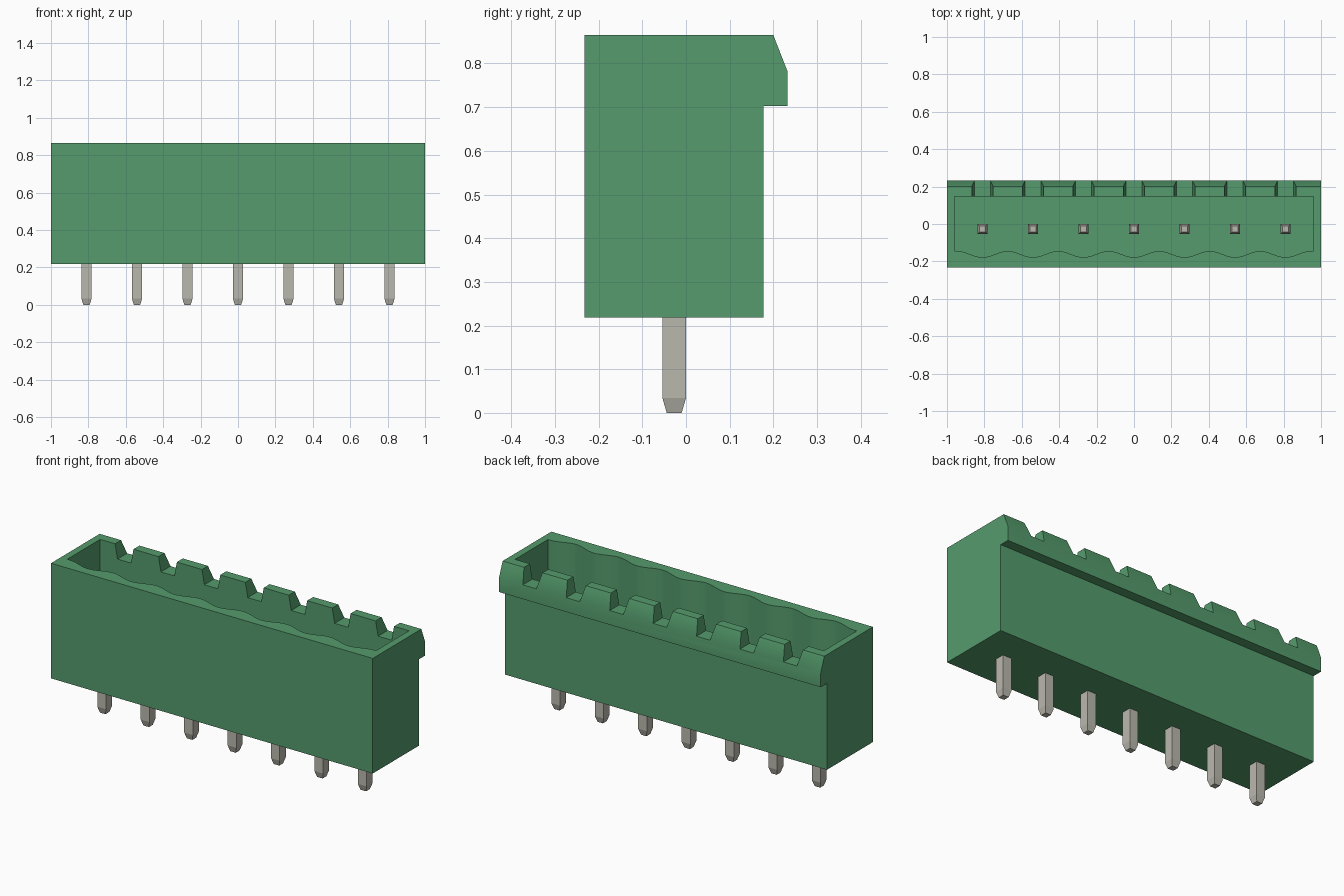
import bpy, bmesh, math

cube = bpy.data.objects.get("Cube")
if cube:
    bpy.data.objects.remove(cube, do_unlink=True)

PITCH = 0.27
PIN_X = [(i - 3) * PITCH for i in range(7)]
BOTTOM, TOP, FLOOR, NOTCH = 0.218, 0.865, 0.38, 0.783


def material(name, rgb):
    m = bpy.data.materials.new(name)
    m.use_nodes = True
    m.diffuse_color = (*rgb, 1)
    m.node_tree.nodes["Principled BSDF"].inputs["Base Color"].default_value = (*rgb, 1)
    return m


green = material("green plastic", (0.089, 0.33, 0.15))
metal = material("tinned metal", (0.49, 0.48, 0.42))


def loft(bm, rings):
    """Skin a stack of matching rings and cap both ends."""
    loops = [[bm.verts.new(p) for p in ring] for ring in rings]
    for a, b in zip(loops, loops[1:]):
        for i in range(len(a)):
            j = (i + 1) % len(a)
            bm.faces.new((a[i], a[j], b[j], b[i]))
    bm.faces.new(loops[0])
    bm.faces.new(loops[-1])


def build(name, parts, mat):
    bm = bmesh.new()
    for rings in parts:
        loft(bm, rings)
    bmesh.ops.recalc_face_normals(bm, faces=bm.faces)
    me = bpy.data.meshes.new(name)
    bm.to_mesh(me)
    bm.free()
    me.materials.append(mat)
    ob = bpy.data.objects.new(name, me)
    bpy.context.collection.objects.link(ob)
    return ob


def activate(ob):
    bpy.ops.object.select_all(action='DESELECT')
    ob.select_set(True)
    bpy.context.view_layer.objects.active = ob


def cut(ob, cutter):
    mod = ob.modifiers.new("cut", 'BOOLEAN')
    mod.operation, mod.solver, mod.object = 'DIFFERENCE', 'EXACT', cutter
    activate(ob)
    bpy.ops.object.modifier_apply(modifier=mod.name)
    bpy.data.objects.remove(cutter, do_unlink=True)


# Housing: side profile with the overhanging lip at the back
profile = [(-0.232, BOTTOM), (0.177, BOTTOM), (0.177, 0.703), (0.232, 0.703),
           (0.232, NOTCH), (0.2, TOP), (-0.232, TOP)]
housing = build("housing", [[[(x, y, z) for y, z in profile] for x in (-1, 1)]], green)

# Cavity with a scallop in the front wall opposite each pin
outline = [(0.96, 0.147), (-0.96, 0.147), (-0.96, -0.145)]
steps = 7 * 16
for i in range(steps + 1):
    x = (i / steps - 0.5) * 7 * PITCH
    outline.append((x, -0.1615 - 0.0165 * math.cos(math.tau * x / PITCH)))
outline.append((0.96, -0.145))
cavity = build("cavity_cutter",
               [[[(x, y, z) for x, y in outline] for z in (FLOOR, 1)]], green)
cut(housing, cavity)

# Tapered coding notches through the back wall
def notch(x):
    shape = [(-0.042, NOTCH), (0.042, NOTCH), (0.072, TOP + 0.08), (-0.072, TOP + 0.08)]
    return [[(x + dx, y, z) for dx, z in shape] for y in (0.1, 0.3)]


cut(housing, build("notch_cutter", [notch(x) for x in PIN_X], green))
activate(housing)
bpy.ops.object.shade_smooth_by_angle(angle=math.radians(25))

# Square pins, tapered at both ends
def square(x, r, z):
    return [(x + sx * r, -0.027 + sy * r, z)
            for sx, sy in ((-1, -1), (1, -1), (1, 1), (-1, 1))]


for n, x in enumerate(PIN_X, 1):
    build(f"contact_pin_{n}", [[square(x, r, z) for r, z in
          ((0.017, 0), (0.027, 0.034), (0.027, 0.65), (0.017, 0.684))]], metal)
